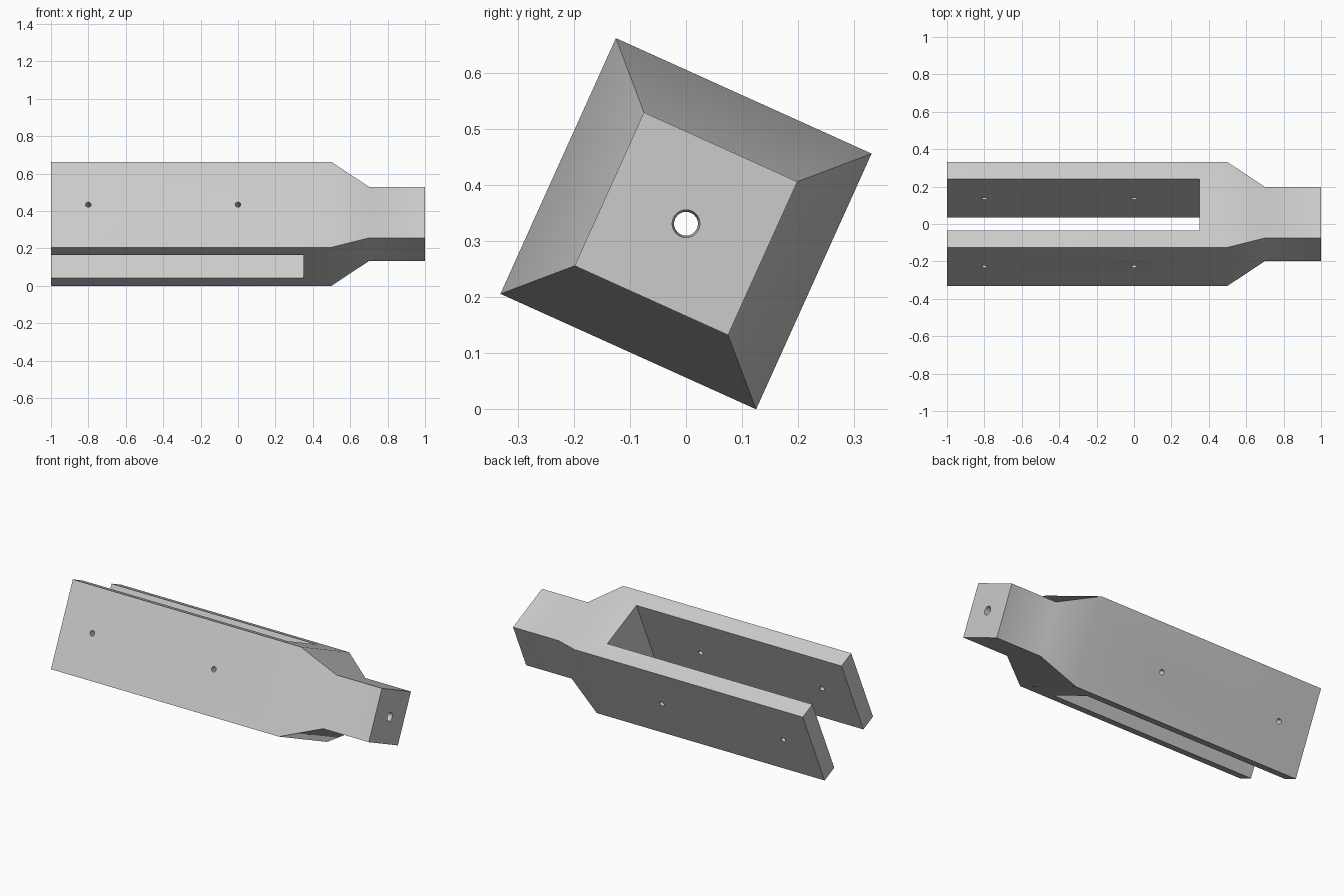
import bpy, bmesh, math
from math import radians

if "Cube" in bpy.data.objects:
    bpy.data.objects.remove(bpy.data.objects["Cube"], do_unlink=True)

ROLL = radians(-24.3)      # the whole bar is rolled about its length
CENTRE_Z = 0.331

grey = bpy.data.materials.new("light grey")
grey.use_nodes = True
grey.diffuse_color = (0.6, 0.6, 0.6, 1)
grey.node_tree.nodes["Principled BSDF"].inputs["Base Color"].default_value = (0.6, 0.6, 0.6, 1)


def select(obj):
    bpy.ops.object.select_all(action='DESELECT')
    obj.select_set(True)
    bpy.context.view_layer.objects.active = obj


def square_loft(name, stations):
    """Closed bar along x through square sections of (x, half side)."""
    bm = bmesh.new()
    rings = [[bm.verts.new((x, sy * h, sz * h))
              for sy, sz in ((-1, -1), (1, -1), (1, 1), (-1, 1))]
             for x, h in stations]
    for a, b in zip(rings, rings[1:]):
        for i in range(4):
            j = (i + 1) % 4
            bm.faces.new((a[i], a[j], b[j], b[i]))
    bm.faces.new(rings[0])
    bm.faces.new(rings[-1])
    bmesh.ops.recalc_face_normals(bm, faces=bm.faces)
    mesh = bpy.data.meshes.new(name)
    bm.to_mesh(mesh)
    bm.free()
    obj = bpy.data.objects.new(name, mesh)
    bpy.context.collection.objects.link(obj)
    return obj


def cut(target, cutter):
    """Subtract the cutter from the target, then discard it."""
    cutter.hide_render = True
    bpy.context.view_layer.update()
    select(target)
    mod = target.modifiers.new("cut", 'BOOLEAN')
    mod.operation = 'DIFFERENCE'
    mod.solver = 'EXACT'
    mod.object = cutter
    bpy.ops.object.modifier_apply(modifier=mod.name)
    bpy.data.objects.remove(cutter, do_unlink=True)


# Bar: wide body, taper and narrow tail
body = square_loft("forked_bar", [(-1, 0.25), (0.5, 0.25), (0.7, 0.15), (1, 0.15)])
body.data.materials.append(grey)

# Slot between the two prongs
bpy.ops.mesh.primitive_cube_add(size=1, location=(-0.425, 0, 0))
slot = bpy.context.object
slot.scale = (1.55, 0.3, 1)
cut(body, slot)

# Pin holes across both prongs
for x in (-0.8, 0):
    bpy.ops.mesh.primitive_cylinder_add(vertices=24, radius=0.015, depth=0.7,
                                        location=(x, 0, 0), rotation=(radians(90), 0, 0))
    cut(body, bpy.context.object)

# Slightly tapered bore along the tail, opening into the slot
bpy.ops.mesh.primitive_cone_add(vertices=32, radius1=0.021, radius2=0.025, depth=0.75,
                                location=(0.675, 0, 0), rotation=(0, radians(90), 0))
cut(body, bpy.context.object)

# Smooth the shallow taper bends and keep the corners crisp
select(body)
bpy.ops.object.shade_smooth_by_angle(angle=radians(30))
weighted = body.modifiers.new("weighted_normals", 'WEIGHTED_NORMAL')
weighted.keep_sharp = True

body.rotation_euler = (ROLL, 0, 0)
body.location = (0, 0, CENTRE_Z)
